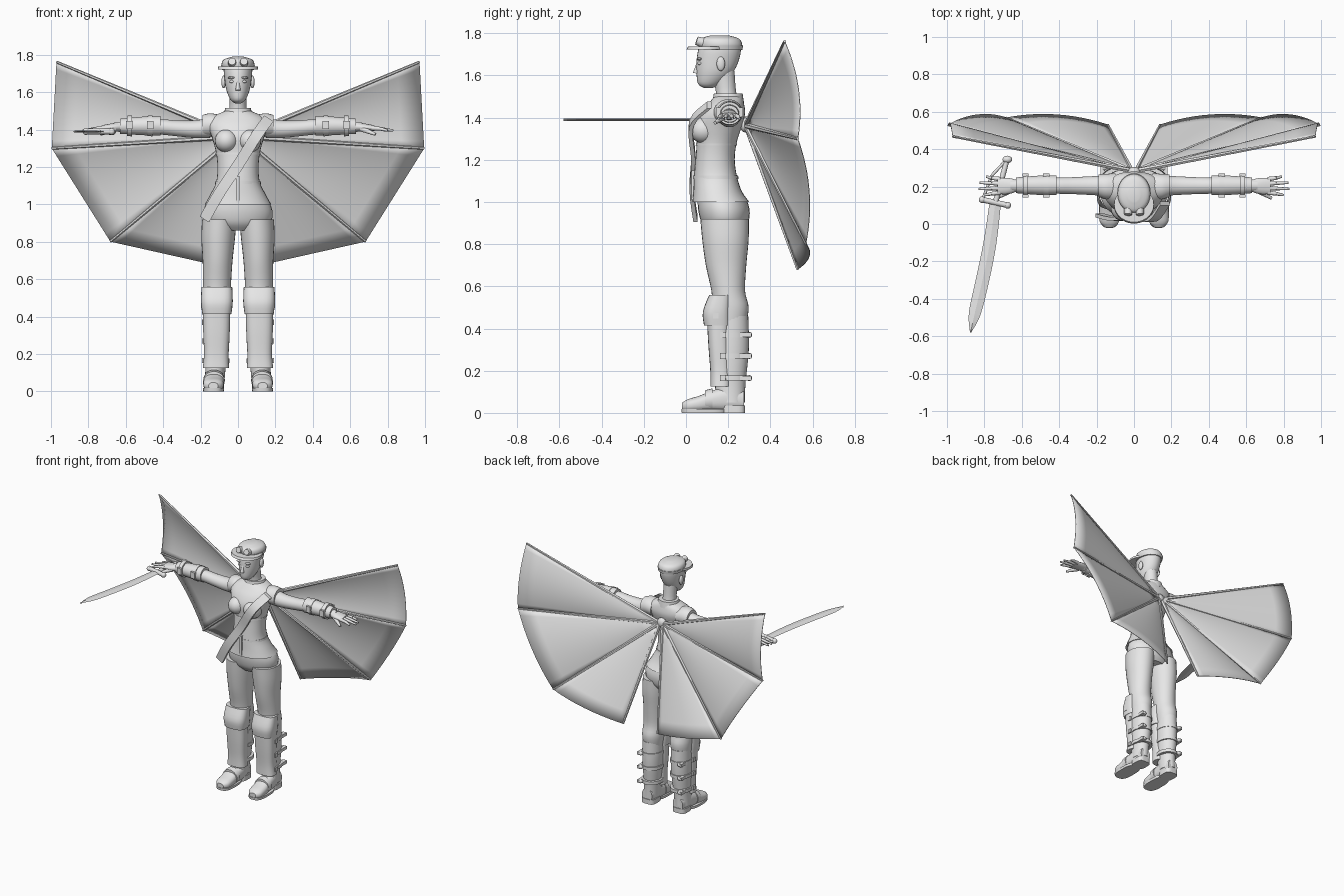
import bpy
import bmesh
from math import cos, sin, tau, radians
from mathutils import Vector, Matrix

default_cube = bpy.data.objects.get("Cube")
if default_cube:
    bpy.data.objects.remove(default_cube)

grey = bpy.data.materials.new("plain_grey")
grey.use_nodes = True
tone = (.8, .8, .8, 1)
grey.diffuse_color = tone
grey.node_tree.nodes["Principled BSDF"].inputs["Base Color"].default_value = tone


def finish(name, bm, mirror=False, angle=40):
    """Turn a bmesh into a shaded object, optionally mirrored left to right."""
    bmesh.ops.recalc_face_normals(bm, faces=bm.faces)
    mesh = bpy.data.meshes.new(name)
    bm.to_mesh(mesh)
    bm.free()
    mesh.materials.append(grey)
    mesh.shade_smooth()
    mesh.set_sharp_from_angle(angle=radians(angle))
    part = bpy.data.objects.new(name, mesh)
    bpy.context.scene.collection.objects.link(part)
    if mirror:
        part.modifiers.new("left_right", "MIRROR")
    return part


def spline(rows, steps=4):
    """Catmull-Rom interpolation of rows of numbers."""
    result = []
    last = len(rows) - 1
    for i in range(last):
        a, b, c, d = rows[max(i - 1, 0)], rows[i], rows[i + 1], rows[min(i + 2, last)]
        for k in range(steps):
            t = k / steps
            result.append([q + t * (r - p) / 2 + t * t * (p - 2.5 * q + 2 * r - s / 2)
                           + t ** 3 * (3 * (q - r) + s - p) / 2
                           for p, q, r, s in zip(a, b, c, d)])
    return result + [list(rows[-1])]


def loft(name, axis, rows, mirror=False, square=2, sides=28, steps=4):
    """Skin rounded sections (position, centre, centre, radius, radius) along an axis."""
    bm = bmesh.new()
    order = {"x": (0, 1, 2), "y": (1, 0, 2), "z": (2, 0, 1)}[axis]
    rings = []
    for pos, cu, cv, ru, rv in spline(rows, steps):
        ring = []
        for k in range(sides):
            u, v = cos(tau * k / sides), sin(tau * k / sides)
            size = (abs(u) ** square + abs(v) ** square) ** (-1 / square)
            point = Vector()
            for slot, value in zip(order, (pos, cu + ru * u * size, cv + rv * v * size)):
                point[slot] = value
            ring.append(bm.verts.new(point))
        rings.append(ring)
    for low, high in zip(rings, rings[1:]):
        for k in range(sides):
            n = (k + 1) % sides
            bm.faces.new((low[k], low[n], high[n], high[k]))
    bm.faces.new(rings[0])
    bm.faces.new(rings[-1])
    return finish(name, bm, mirror)


def ball(name, centre, radii, mirror=False):
    bm = bmesh.new()
    bmesh.ops.create_uvsphere(bm, u_segments=20, v_segments=12, radius=1,
                              matrix=Matrix.LocRotScale(Vector(centre), None, Vector(radii)))
    return finish(name, bm, mirror)


def box(name, centre, size, mirror=False):
    bm = bmesh.new()
    bmesh.ops.create_cube(bm, size=1, matrix=Matrix.LocRotScale(Vector(centre), None, Vector(size)))
    return finish(name, bm, mirror)


def rod(name, start, end, r_start, r_end, mirror=False, sides=12):
    start, end = Vector(start), Vector(end)
    way = end - start
    bm = bmesh.new()
    bmesh.ops.create_cone(bm, cap_ends=True, segments=sides, radius1=r_start, radius2=r_end,
                          depth=way.length, matrix=Matrix.LocRotScale(
                              (start + end) / 2, way.to_track_quat("Z", "Y"), None))
    return finish(name, bm, mirror)


# Head, face and neck
loft("head", "z", [(1.54, 0, .105, .015, .02), (1.56, 0, .112, .04, .055), (1.61, 0, .135, .062, .085),
                   (1.67, 0, .15, .072, .1), (1.73, 0, .16, .076, .1), (1.77, 0, .16, .06, .08)])
loft("neck", "z", [(1.44, 0, .2, .06, .06), (1.52, 0, .19, .045, .048), (1.62, 0, .175, .047, .055)])
rod("nose", (0, .057, 1.665), (0, .047, 1.61), .005, .014)
ball("lips", (0, .068, 1.582), (.022, .014, .009))
ball("brow", (.033, .064, 1.678), (.022, .012, .007), True)
ball("eye", (.031, .066, 1.657), (.015, .012, .008), True)
ball("ear", (.077, .165, 1.655), (.012, .02, .034), True)

# Peaked cap with goggles
loft("cap", "z", [(1.725, 0, .165, .083, .1), (1.75, 0, .163, .088, .103), (1.775, 0, .16, .075, .09),
                  (1.79, 0, .16, .03, .04)])
loft("cap_band", "z", [(1.72, 0, .165, .085, .102), (1.742, 0, .165, .09, .106)])
loft("cap_peak", "z", [(1.722, 0, .1, .108, .098), (1.738, 0, .105, .106, .095)])
rod("goggle", (.03, .08, 1.755), (.032, .05, 1.765), .024, .02, True)

# Jacket, collar and bust
loft("jacket", "z", [(1.0, 0, .165, .178, .135), (1.05, 0, .15, .15, .115), (1.12, 0, .14, .117, .102),
                     (1.2, 0, .138, .11, .093), (1.28, 0, .145, .118, .095), (1.36, 0, .155, .14, .11),
                     (1.42, 0, .175, .16, .105), (1.465, 0, .19, .14, .085), (1.5, 0, .2, .07, .065)],
     square=2.2)
loft("collar", "z", [(1.47, 0, .2, .08, .075), (1.515, 0, .2, .068, .068)])
ball("bust", (.062, .085, 1.34), (.062, .068, .062), True)
loft("waist_belt", "z", [(1.11, 0, .142, .123, .108), (1.125, 0, .141, .121, .106)])
loft("bodice_seam", "z", [(1.268, 0, .144, .12, .098), (1.278, 0, .145, .121, .098)])
box("belt_clasp", (0, .035, 1.08), (.02, .02, .14))

# Diagonal sheath across the chest
bm = bmesh.new()
side = Vector((.025, 0, -.016))
rails = []
for x, y, z in spline([(.165, .1, 1.46), (.1, .015, 1.37), (0, .025, 1.21), (-.1, .017, 1.06), (-.18, .035, .92)]):
    centre = Vector((x, y, z))
    rails.append([bm.verts.new(centre + side * s + Vector((0, d, 0)))
                  for s, d in ((-1, 0), (1, 0), (1, .02), (-1, .02))])
for a, b in zip(rails, rails[1:]):
    for k in range(4):
        bm.faces.new((a[k], a[k - 1], b[k - 1], b[k]))
bm.faces.new(rails[0])
bm.faces.new(rails[-1])
finish("diagonal_sheath", bm)

# Trousers
loft("hips", "z", [(.86, 0, .19, .1, .08), (.9, 0, .185, .17, .11), (.96, 0, .18, .185, .122),
                   (1.02, 0, .17, .165, .115)])
loft("trouser_leg", "z", [(.42, .115, .21, .065, .075), (.5, .113, .212, .074, .085), (.58, .112, .2, .075, .08),
                          (.7, .109, .19, .08, .096), (.82, .106, .187, .09, .11),
                          (.92, .1, .183, .092, .115)], True)

# Boots with greaves, knee pads and strap buckles
loft("boot_shaft", "z", [(.05, .125, .21, .052, .07), (.14, .12, .21, .055, .072), (.3, .116, .215, .066, .083),
                         (.46, .116, .215, .066, .08)], True)
loft("greave", "z", [(.125, .118, .165, .07, .05), (.2, .116, .165, .066, .05), (.32, .115, .158, .071, .052),
                     (.43, .115, .155, .074, .055)], True, square=2.8)
loft("knee_pad", "z", [(.415, .113, .15, .078, .065), (.48, .113, .148, .085, .068),
                       (.56, .113, .165, .082, .055)], True, square=3)
loft("foot", "y", [(-.018, .132, .03, .025, .018), (.01, .132, .035, .05, .03), (.06, .131, .042, .055, .038),
                   (.13, .128, .057, .052, .05), (.2, .125, .065, .05, .06), (.275, .125, .06, .04, .045)],
     True, square=2.5)
loft("boot_sole", "z", [(0, .131, .085, .055, .105), (.018, .131, .085, .057, .107)], True, square=3, steps=1)
loft("boot_heel", "z", [(0, .126, .225, .05, .055), (.035, .126, .225, .05, .055)], True, square=4, steps=1)
loft("instep_strap", "y", [(.09, .129, .055, .058, .052), (.125, .128, .06, .058, .056)], True)
for z in (.165, .27, .37):
    loft("boot_strap", "z", [(z - .012, .116, .22, .071, .082), (z + .012, .116, .22, .071, .082)], True, steps=1)
    box("boot_buckle", (.186, .175, z), (.014, .026, .028), True)
    box("strap_end", (.17, .27, z), (.02, .08, .022), True)
    ball("strap_knob", (.16, .3, z), (.018, .014, .014), True)
box("knee_buckle", (.19, .14, .46), (.015, .026, .026), True)

# Arms, bracers and hands
loft("sleeve_cap", "x", [(.1, .2, 1.42, .07, .06), (.15, .2, 1.425, .068, .062), (.19, .205, 1.42, .06, .058)], True)
loft("arm", "x", [(.15, .205, 1.41, .055, .055), (.23, .205, 1.402, .05, .047), (.33, .205, 1.407, .045, .042),
                  (.43, .205, 1.415, .042, .04), (.66, .205, 1.415, .03, .025)], True)
loft("bracer", "x", [(.415, .207, 1.42, .052, .052), (.5, .207, 1.42, .052, .05), (.63, .207, 1.418, .042, .04)], True)
for x in (.47, .58):
    loft("bracer_strap", "x", [(x - .014, .207, 1.42, .057, .056), (x + .014, .207, 1.42, .055, .054)], True, steps=1)
    for y in (.15, .262):
        box("bracer_buckle", (x, y, 1.425), (.034, .016, .045), True)
loft("palm", "x", [(.62, .205, 1.415, .028, .024), (.67, .203, 1.412, .043, .022), (.73, .203, 1.408, .043, .015)], True)
for k, reach in enumerate((.8, .83, .825, .79)):
    y = .168 + k * .024
    knuckle = (.76, y + (k - 1.5) * .004, 1.405)
    rod("finger_base", (.715, y, 1.408), knuckle, .012, .01, True)
    rod("finger_tip", knuckle, (reach, y + (k - 1.5) * .009, 1.395), .01, .006, True)
rod("thumb", (.66, .18, 1.405), (.735, .138, 1.375), .016, .008, True)

# Curved sword
bm = bmesh.new()
stations = []
for x, y, w in spline([(-.742, .11, .03), (-.77, -.1, .034), (-.81, -.3, .035), (-.852, -.48, .031), (-.874, -.58, .003)]):
    stations.append([bm.verts.new((x + s * w, y - s * w * .2, 1.39 + h))
                     for s, h in ((-1, 0), (0, .006), (1, 0), (0, -.006))])
for a, b in zip(stations, stations[1:]):
    for k in range(4):
        bm.faces.new((a[k], a[k - 1], b[k - 1], b[k]))
bm.faces.new(stations[0])
bm.faces.new(stations[-1])
finish("sword_blade", bm, angle=15)
rod("sword_grip", (-.742, .11, 1.39), (-.68, .34, 1.39), .015, .014)
rod("sword_guard", (-.81, .13, 1.39), (-.675, .1, 1.39), .015, .015)
ball("guard_end", (-.812, .13, 1.39), (.018, .018, .018))
ball("guard_end", (-.675, .1, 1.39), (.018, .018, .018))
ball("sword_pommel", (-.677, .345, 1.39), (.026, .02, .02))
rod("knuckle_bow", (-.81, .13, 1.39), (-.76, .26, 1.39), .008, .008)
rod("knuckle_bow", (-.76, .26, 1.39), (-.68, .345, 1.39), .008, .008)

# Fan wings: billowed membranes between tapered ribs
root = Vector((.012, .285, 1.362))
tips = [Vector(p) for p in ((.97, .468, 1.762), (.995, .53, 1.3), (.682, .568, .802), (.14, .53, .68))]
for number, (upper, lower) in enumerate(zip(tips, tips[1:])):
    bm = bmesh.new()
    across, along = 12, 8
    grid = []
    for i in range(along + 1):
        t = .02 + .98 * i / along
        grid.append([])
        for j in range(across + 1):
            s = j / across
            point = root + (upper.lerp(lower, s) - root) * t
            point.y += .14 * s * (1 - s) * t
            grid[-1].append(bm.verts.new(point))
    for near, far in zip(grid, grid[1:]):
        for j in range(across):
            bm.faces.new((near[j], near[j + 1], far[j + 1], far[j]))
    panel = finish(f"wing_panel_{number + 1}", bm, True)
    skin = panel.modifiers.new("thickness", "SOLIDIFY")
    skin.thickness = .004
    skin.offset = 0
for tip in tips:
    rod("wing_rib", root, tip, .014, .007, True, sides=6)
ball("wing_hub", (0, .28, 1.365), (.035, .025, .035))
